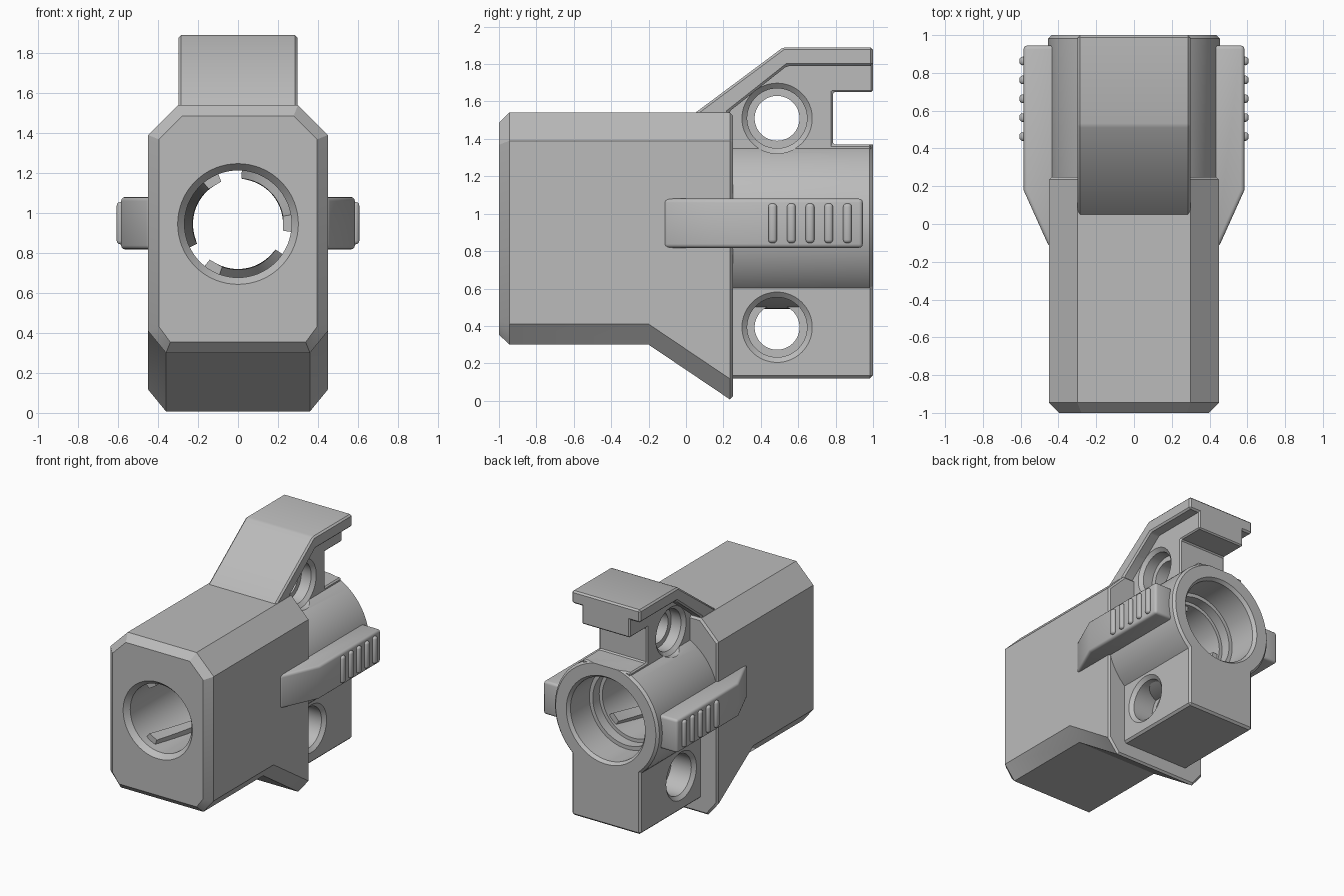
import bpy, bmesh, math
from mathutils import Vector

cube = bpy.data.objects.get("Cube")
if cube:
    bpy.data.objects.remove(cube, do_unlink=True)

grey = bpy.data.materials.new("matte_grey")
grey.use_nodes = True
color = (0.5, 0.5, 0.5, 1)
grey.diffuse_color = color
grey.node_tree.nodes["Principled BSDF"].inputs["Base Color"].default_value = color
AXIS_Z = 0.945   # height of the main bore


def loft(name, rings):
    """Skin a list of equally long closed rings and cap both ends."""
    bm = bmesh.new()
    loops = [[bm.verts.new(p) for p in ring] for ring in rings]
    n = len(loops[0])
    for a, b in zip(loops, loops[1:]):
        for i in range(n):
            j = (i + 1) % n
            bm.faces.new((a[i], a[j], b[j], b[i]))
    bm.faces.new(loops[0])
    bm.faces.new(loops[-1])
    bmesh.ops.recalc_face_normals(bm, faces=bm.faces)
    mesh = bpy.data.meshes.new(name)
    bm.to_mesh(mesh)
    bm.free()
    mesh.materials.append(grey)
    obj = bpy.data.objects.new(name, mesh)
    bpy.context.collection.objects.link(obj)
    return obj


def prism(name, profile, half):
    """Extrude a side profile (y, z) across x."""
    return loft(name, [[(x, y, z) for y, z in profile] for x in (-half, half)])


def lathe(name, profile, axis, centre, n=64):
    """Revolve (position, radius) pairs about an x or y axis."""
    rings = []
    for t, r in profile:
        ring = []
        for i in range(n):
            a = math.tau * i / n
            u, v = r * math.cos(a), r * math.sin(a)
            ring.append(Vector(centre) + Vector((t, u, v) if axis == "x" else (u, t, v)))
        rings.append(ring)
    return loft(name, rings)


def box(y0, y1, z0, z1):
    return [(y0, z0), (y1, z0), (y1, z1), (y0, z1)]


def bake(obj, cutters=(), bevel=0, segments=1):
    """Bevel, cut, apply everything and shade."""
    bpy.ops.object.select_all(action="DESELECT")
    bpy.context.view_layer.objects.active = obj
    obj.select_set(True)
    if bevel:
        m = obj.modifiers.new("bevel", "BEVEL")
        m.width, m.segments, m.limit_method = bevel, segments, "ANGLE"
    for c in cutters:
        m = obj.modifiers.new("cut", "BOOLEAN")
        m.operation, m.solver, m.object = "DIFFERENCE", "EXACT", c
    for m in list(obj.modifiers):
        bpy.ops.object.modifier_apply(modifier=m.name)
    bpy.ops.object.shade_smooth_by_angle(angle=math.radians(30))


# Cutters: stepped main bore, two cross holes, rear notch
bore = lathe("bore_cutter", [(-1.02, 0.315), (-1, 0.302), (-0.96, 0.268), (0.66, 0.268),
                             (0.66, 0.295), (0.74, 0.295), (0.74, 0.325), (0.975, 0.325),
                             (1.02, 0.36)], "y", (0, 0, AXIS_Z))


def cross_hole(name, z, half):
    side = [(0.1, 0.12), (0.1, 0.16), (half - 0.025, 0.16), (half, 0.188), (0.7, 0.188)]
    profile = [(-t, r) for t, r in reversed(side)] + side
    return lathe(name, profile, "x", (0, 0.487, z))


WEB, BLOCK = 0.21, 0.3
upper_hole = cross_hole("upper_hole_cutter", 1.51, WEB)
lower_hole = cross_hole("lower_hole_cutter", 0.393, BLOCK)
notch = prism("notch_cutter", box(0.785, 1.1, 1.37, 1.65), 0.6)


# Main body: chamfered section, flaring down at the rear
def section(y, inset, drop):
    right = [(0.3 - inset * 0.4, 1.54 - inset), (0.45 - inset, 1.39 - inset * 0.4),
             (0.45 - inset, 0.41 - drop + inset * 0.4), (0.36 - inset * 0.4, 0.3 - drop + inset)]
    outline = right + [(-x, z) for x, z in reversed(right)]
    return [(x, y, z) for x, z in outline]


body = loft("main_body", [section(-1, 0.054, 0), section(-0.945, 0, 0), section(-0.2, 0, 0),
                          section(0.235, 0, 0.293), section(0.25, 0.015, 0.293)])
bake(body, [bore])

# Rear barrel socket
socket = lathe("rear_socket", [(0.22, 0.448), (0.25, 0.455), (0.982, 0.455), (1, 0.437)],
               "y", (0, 0, AXIS_Z), 96)
bake(socket, [bore, notch, upper_hole])

# Lower mounting block
block = prism("lower_block", box(0.2, 1, 0.12, 0.78), BLOCK)
bake(block, [bore, lower_hole], 0.016)

# Upper web under the sight plate
web = prism("upper_web", [(0.2, 1.3), (0.99, 1.3), (0.99, 1.37), (0.785, 1.37), (0.785, 1.65),
                          (1, 1.65), (1, 1.82), (0.52, 1.82), (0.2, 1.57)], WEB)
bake(web, [upper_hole], 0.01)

# Ramped top plate
plate = prism("top_plate", [(0.03, 1.525), (0.52, 1.89), (1, 1.89), (1, 1.79),
                            (0.54, 1.79), (0.23, 1.545), (0.23, 1.5), (0.03, 1.5)], 0.298)
bake(plate, [upper_hole], 0.014)

# Side grips with raised ribs
for side, label in ((1, "left"), (-1, "right")):
    outline = [(0.4, -0.12), (0.45, -0.12), (0.585, 0.18), (0.585, 0.945), (0.4, 0.945)]
    grip = loft(label + "_grip", [[(side * x, y, z) for x, y in outline] for z in (0.818, 1.08)])
    bake(grip, (), 0.02, 3)
    for k in range(5):
        y = 0.463 + 0.1 * k
        rib = loft(f"{label}_grip_rib_{k + 1}",
                   [[(side * x, y + dy, z) for dy, z in box(-0.023, 0.023, 0.843, 1.055)]
                    for x in (0.57, 0.607)])
        bake(rib, (), 0.018, 3)

# Three spiral ribs inside the bore
for k in range(3):
    rings = []
    for s in range(25):
        t = s / 24
        mid = math.radians(-48 + 120 * k + 76 * t)
        ring = []
        for r, da in ((0.228, -0.16), (0.28, -0.16), (0.28, 0.16), (0.228, 0.16)):
            ring.append((r * math.cos(mid + da + 1.05 - 0.2), -0.9 + 1.54 * t,
                         AXIS_Z + r * math.sin(mid + da + 1.05 - 0.2)))
        rings.append(ring)
    bake(loft(f"spiral_rib_{k + 1}", rings))

for cutter in (bore, upper_hole, lower_hole, notch):
    bpy.data.objects.remove(cutter, do_unlink=True)
